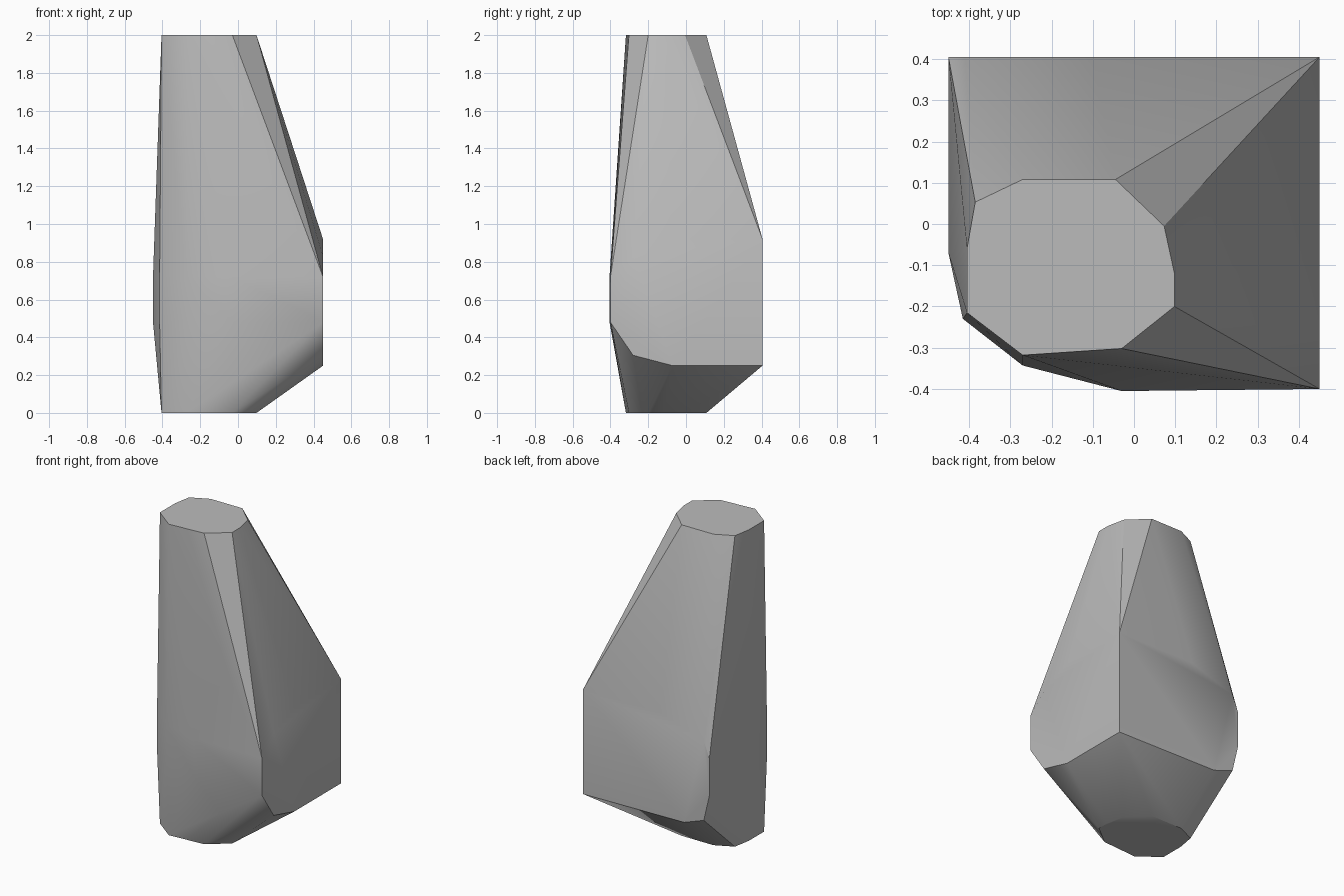
import bpy, bmesh, math

cube = bpy.data.objects.get("Cube")
if cube:
    bpy.data.objects.remove(cube, do_unlink=True)

stone = bpy.data.materials.new("plain grey")
stone.use_nodes = True
grey = (0.5, 0.5, 0.5, 1)
stone.diffuse_color = grey
stone.node_tree.nodes["Principled BSDF"].inputs["Base Color"].default_value = grey

HALF_X, HALF_Y = 0.45, 0.405
points = []

# Flat end caps: the same decagon at top and bottom
cap = [(-0.385, 0.053), (-0.27, 0.108), (-0.045, 0.108), (0.073, -0.005),
       (0.098, -0.12), (0.098, -0.20), (-0.03, -0.302), (-0.27, -0.318),
       (-0.405, -0.215), (-0.405, -0.06)]
for z in (0, 2):
    points += [(x, y, z) for x, y in cap]

# Side facet outline, used on the left side and on the back
side = [(0.405, 0.92), (-0.07, 0.92), (-0.28, 0.83), (-0.40, 0.72),
        (-0.40, 0.48), (-0.28, 0.305), (-0.07, 0.25), (0.405, 0.25)]
points += [(HALF_X, y, z) for y, z in side]
back = [(0.45, 0.92), (-0.10, 0.92), (-0.41, 0.82), (-0.45, 0.72),
        (-0.45, 0.48), (-0.41, 0.31), (-0.27, 0.26), (0.45, 0.25)]
points += [(x, HALF_Y, z) for x, z in back]

# Rounded waist between the two outer sides
waist = [(-0.45, -0.07), (-0.415, -0.23), (-0.27, -0.343), (-0.03, -HALF_Y)]
for z in (0.48, 0.72):
    points += [(x, y, z) for x, y in waist]

# Wrap the outlines in one convex skin
bm = bmesh.new()
for p in points:
    bm.verts.new(p)
hull = bmesh.ops.convex_hull(bm, input=bm.verts)
loose = {g for g in hull["geom_interior"] + hull["geom_unused"]
         if isinstance(g, bmesh.types.BMVert)}
bmesh.ops.delete(bm, geom=list(loose), context='VERTS')
bmesh.ops.dissolve_limit(bm, angle_limit=math.radians(0.5),
                         verts=bm.verts, edges=bm.edges)
bmesh.ops.recalc_face_normals(bm, faces=bm.faces)
mesh = bpy.data.meshes.new("faceted_block")
bm.to_mesh(mesh)
bm.free()
mesh.materials.append(stone)

block = bpy.data.objects.new("faceted_block", mesh)
bpy.context.collection.objects.link(block)
bpy.ops.object.select_all(action='DESELECT')
block.select_set(True)
bpy.context.view_layer.objects.active = block
bpy.ops.object.shade_smooth_by_angle(angle=math.radians(30))
